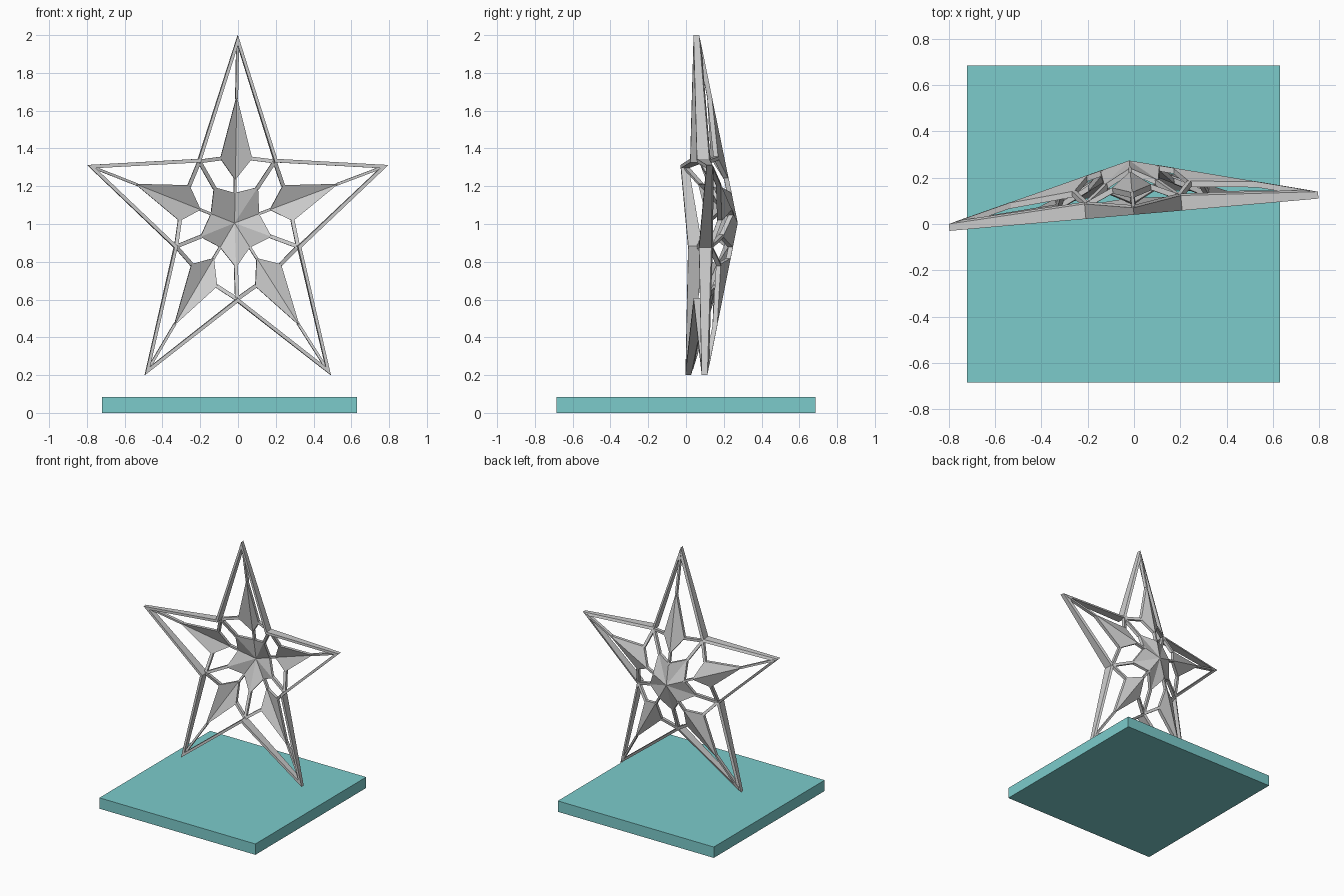
import bpy, bmesh
from math import sin, cos, radians
from mathutils import Vector, Matrix

if "Cube" in bpy.data.objects:
    bpy.data.objects.remove(bpy.data.objects["Cube"])

TIP, NOTCH, SQUASH = 0.995, 0.42, 0.845
PEAK, TIP_D, NOTCH_D = 0.235, 0.03, 0.065
PLACE = Matrix.Translation((0, 0.04, 1.005)) @ Matrix.Rotation(radians(5), 4, 'Z')


def P(k, a, b=0, side=1):
    """Point on the faceted star: a along ridge k, b along the valley beside it."""
    t = radians(72 * k)
    v = t + side * radians(36)
    return Vector((SQUASH * (a * TIP * sin(t) + b * NOTCH * sin(v)),
                   PEAK - a * (PEAK - TIP_D) - b * (PEAK - NOTCH_D),
                   a * TIP * cos(t) + b * NOTCH * cos(v)))


def build(name, faces, depth):
    """Extrude facets towards the front; depth None means down to the flat front."""
    bm = bmesh.new()
    for f in faces:
        bm.faces.new([bm.verts.new(p) for p in f])
    bmesh.ops.remove_doubles(bm, verts=bm.verts, dist=1e-5)
    ext = bmesh.ops.extrude_face_region(bm, geom=bm.faces[:], use_keep_orig=True)
    for v in ext['geom']:
        if isinstance(v, bmesh.types.BMVert):
            v.co.y = 0 if depth is None else v.co.y - depth
    bmesh.ops.recalc_face_normals(bm, faces=bm.faces)
    bm.transform(PLACE)
    me = bpy.data.meshes.new(name)
    bm.to_mesh(me)
    bm.free()
    ob = bpy.data.objects.new(name, me)
    bpy.context.collection.objects.link(ob)
    return ob


def beam(name, p, q, width=0.02, depth=0.025):
    n = (q - p).cross(Vector((0, 1, 0))).normalized() * width / 2
    build(name, [[p - n, q - n, q + n, p + n]], depth)


# Outer rim and central faceted star
rim, core = [], []
IN = 0.945
for k in range(5):
    for s in (1, -1):
        rim.append([P(k, 1), P(k, 0, 1, s), P(k, 0, IN, s), P(k, IN)])
        core.append([P(k, 0), P(k, 0.16), P(k, 0, 0.56, s)])
build("outer_rim", rim, None)
build("center_star", core, 0.025)

# Ridged kite panels and the struts holding them
for k in range(5):
    kite = [[P(k, 0.23), P(k, 0.205, 0.405, s), P(k, 0.675)] for s in (1, -1)]
    build("kite_panel", kite, 0.025)
    beam("tip_strut", P(k, 0.96), P(k, 0.66), 0.014)
    beam("inner_strut", P(k, 0.24), P(k, 0.15), 0.014)
    beam("valley_strut", P(k, 0, 0.97), P(k, 0, 0.54))
    for s in (1, -1):
        beam("side_strut", P(k, 0, 0.96, s), P(k, 0.21, 0.39, s))

# Teal base slab
bpy.ops.mesh.primitive_cube_add(size=1, location=(-0.045, 0, 0.0425))
base = bpy.context.object
base.name = "base_slab"
base.scale = (1.35, 1.37, 0.085)
mat = bpy.data.materials.new("teal")
mat.diffuse_color = (0.2, 0.6, 0.6, 0.5)
mat.use_nodes = True
mat.node_tree.nodes["Principled BSDF"].inputs["Base Color"].default_value = mat.diffuse_color
base.data.materials.append(mat)
